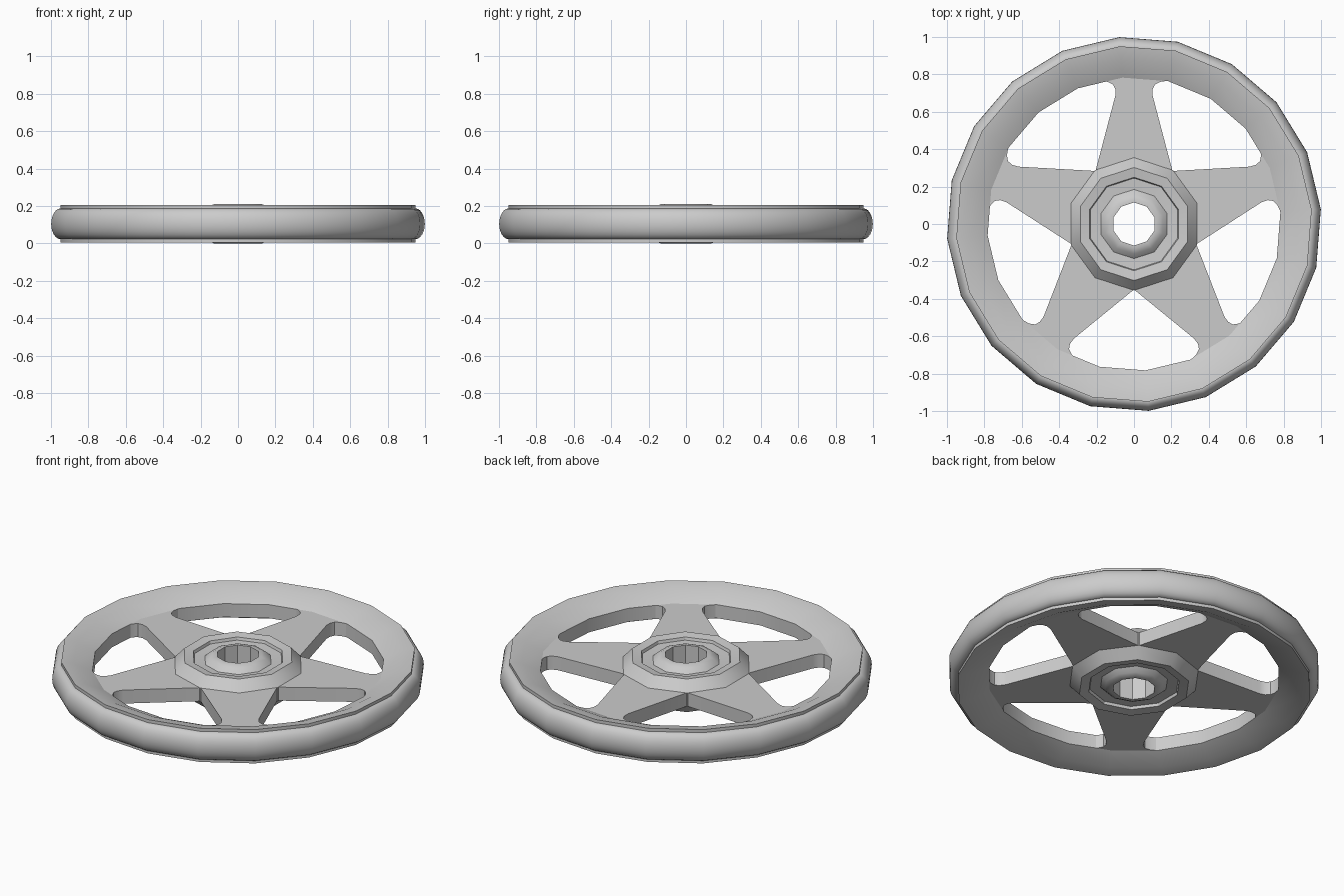
import bpy
import bmesh
import math

MID = 0.105  # mid height of the wheel

if "Cube" in bpy.data.objects:
    bpy.data.objects.remove(bpy.data.objects["Cube"], do_unlink=True)

metal = bpy.data.materials.new("grey_metal")
metal.use_nodes = True
metal.diffuse_color = (0.6, 0.6, 0.6, 1)
metal.node_tree.nodes["Principled BSDF"].inputs["Base Color"].default_value = (0.6, 0.6, 0.6, 1)


def finish(name, bm, smooth=True):
    bmesh.ops.recalc_face_normals(bm, faces=bm.faces)
    mesh = bpy.data.meshes.new(name)
    bm.to_mesh(mesh)
    bm.free()
    mesh.materials.append(metal)
    obj = bpy.data.objects.new(name, mesh)
    bpy.context.collection.objects.link(obj)
    if smooth:
        bpy.ops.object.select_all(action="DESELECT")
        obj.select_set(True)
        bpy.context.view_layer.objects.active = obj
        bpy.ops.object.shade_smooth_by_angle(angle=math.radians(30))
    return obj


def lathe(name, half, sides, start):
    """Mirror a half profile of (radius, height above middle) and spin it."""
    profile = half + [(r, -h) for r, h in reversed(half) if h > 0]
    bm = bmesh.new()
    rings = []
    for i in range(sides):
        a = math.radians(start) + math.tau * i / sides
        rings.append([bm.verts.new((r * math.cos(a), r * math.sin(a), MID + h))
                      for r, h in profile])
    n = len(profile)
    for i in range(sides):
        p, q = rings[i], rings[(i + 1) % sides]
        for j in range(n):
            k = (j + 1) % n
            bm.faces.new((p[j], q[j], q[k], p[k]))
    return finish(name, bm)


# Rounded outer tread
arc = [(0.952 + 0.05 * math.cos(t), 0.082 * math.sin(t))
       for t in (math.radians(15 * i) for i in range(6, -1, -1))]
lathe("tread", [(0.93, 0.08)] + arc, 20, 4.5)

# Rim with a raised lip and an inward slope
lathe("rim", [(0.785, 0.04), (0.885, 0.088), (0.953, 0.1)], 20, 4.5)

# Hub with a recessed face and a raised bushing round the bore
lathe("hub", [(0.115, 0.105), (0.135, 0.105), (0.16, 0.094), (0.185, 0.07),
              (0.245, 0.074), (0.25, 0.09), (0.302, 0.098), (0.355, 0.04)], 10, 90)

# Five tapered spokes with flared tips
side = [(0.283, 0.206), (0.685, 0.1), (0.72, 0.1), (0.745, 0.112),
        (0.76, 0.14), (0.768, 0.2), (0.80, 0.2)]
outline = side + [(x, -y) for x, y in reversed(side)]
bm = bmesh.new()
for i in range(5):
    a = math.radians(90 + 72 * i)
    c, s = math.cos(a), math.sin(a)
    face = bm.faces.new([bm.verts.new((x * c - y * s, x * s + y * c, MID - 0.04))
                         for x, y in outline])
    top = bmesh.ops.extrude_face_region(bm, geom=[face])["geom"]
    bmesh.ops.translate(bm, vec=(0, 0, 0.08),
                        verts=[v for v in top if isinstance(v, bmesh.types.BMVert)])
finish("spokes", bm)
